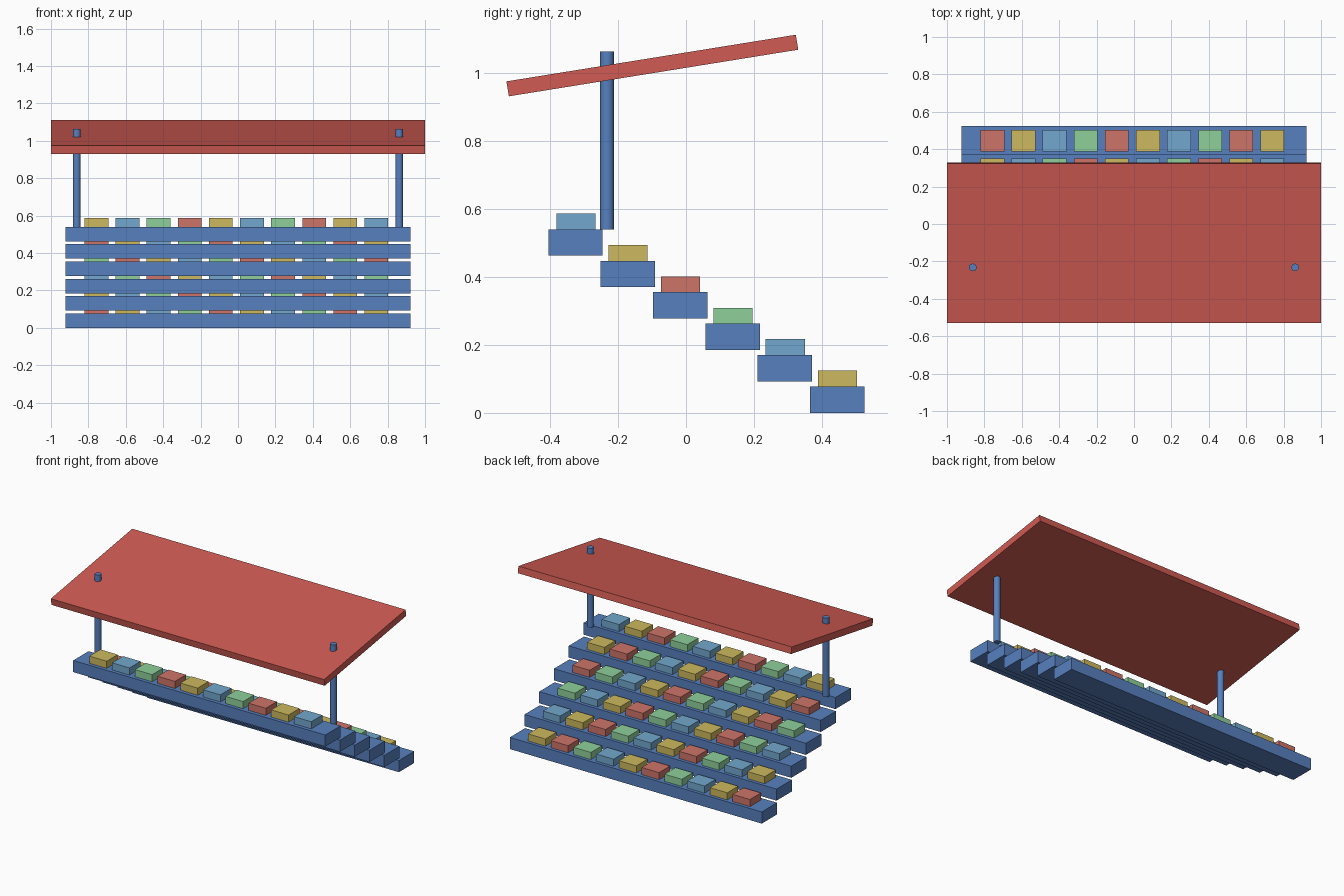
import bpy
import math
from mathutils import Matrix

if "Cube" in bpy.data.objects:
    bpy.data.objects.remove(bpy.data.objects["Cube"], do_unlink=True)


def material(name, *rgb):
    """Flat material from 0-255 display colour, stored as linear."""
    linear = [((c / 255 + 0.055) / 1.055) ** 2.4 for c in rgb] + [1]
    mat = bpy.data.materials.new(name)
    mat.use_nodes = True
    mat.diffuse_color = linear
    mat.node_tree.nodes["Principled BSDF"].inputs["Base Color"].default_value = linear
    return mat


def box(name, size, centre, mat, tilt=0):
    bpy.ops.mesh.primitive_cube_add(size=1, location=centre, rotation=(tilt, 0, 0))
    obj = bpy.context.object
    obj.name = name
    obj.data.transform(Matrix.Diagonal((*size, 1)))
    obj.data.materials.append(mat)
    return obj


frame_blue = material("frame blue", 87, 128, 191)
roof_red = material("roof red", 208, 91, 83)
seat_colours = [
    material("seat yellow", 205, 185, 94),
    material("seat light blue", 114, 167, 205),
    material("seat green", 143, 208, 155),
    material("seat red", 205, 116, 105),
]

# Stepped tiers, lowest at the back, each with a row of seats
TIERS, SEATS = 6, 10
TIER_H, SEAT_H = 0.077, 0.047
for k in range(TIERS):
    y = 0.445 - 0.154 * k
    base = 0.0926 * k
    box(f"tier_{k + 1}", (1.844, 0.16, TIER_H), (0, y, base + TIER_H / 2), frame_blue)
    for i in range(SEATS):
        x = -0.757 + 0.1663 * i
        box(f"seat_{k + 1}_{i + 1}", (0.127, 0.115, SEAT_H),
            (x, y + 0.001, base + TIER_H + SEAT_H / 2),
            seat_colours[(i + k + 3) % 4])

# Sloping roof slab
box("roof", (2, 0.862, 0.0445), (0, -0.099, 1.0215), roof_red, math.radians(9.15))

# Posts passing through the roof
for side, x in (("left", 0.862), ("right", -0.862)):
    bpy.ops.mesh.primitive_cylinder_add(vertices=16, radius=0.0205, depth=0.523,
                                        location=(x, -0.232, 0.8015))
    post = bpy.context.object
    post.name = f"{side}_post"
    post.data.materials.append(frame_blue)
    bpy.ops.object.shade_smooth_by_angle(angle=math.radians(30))
